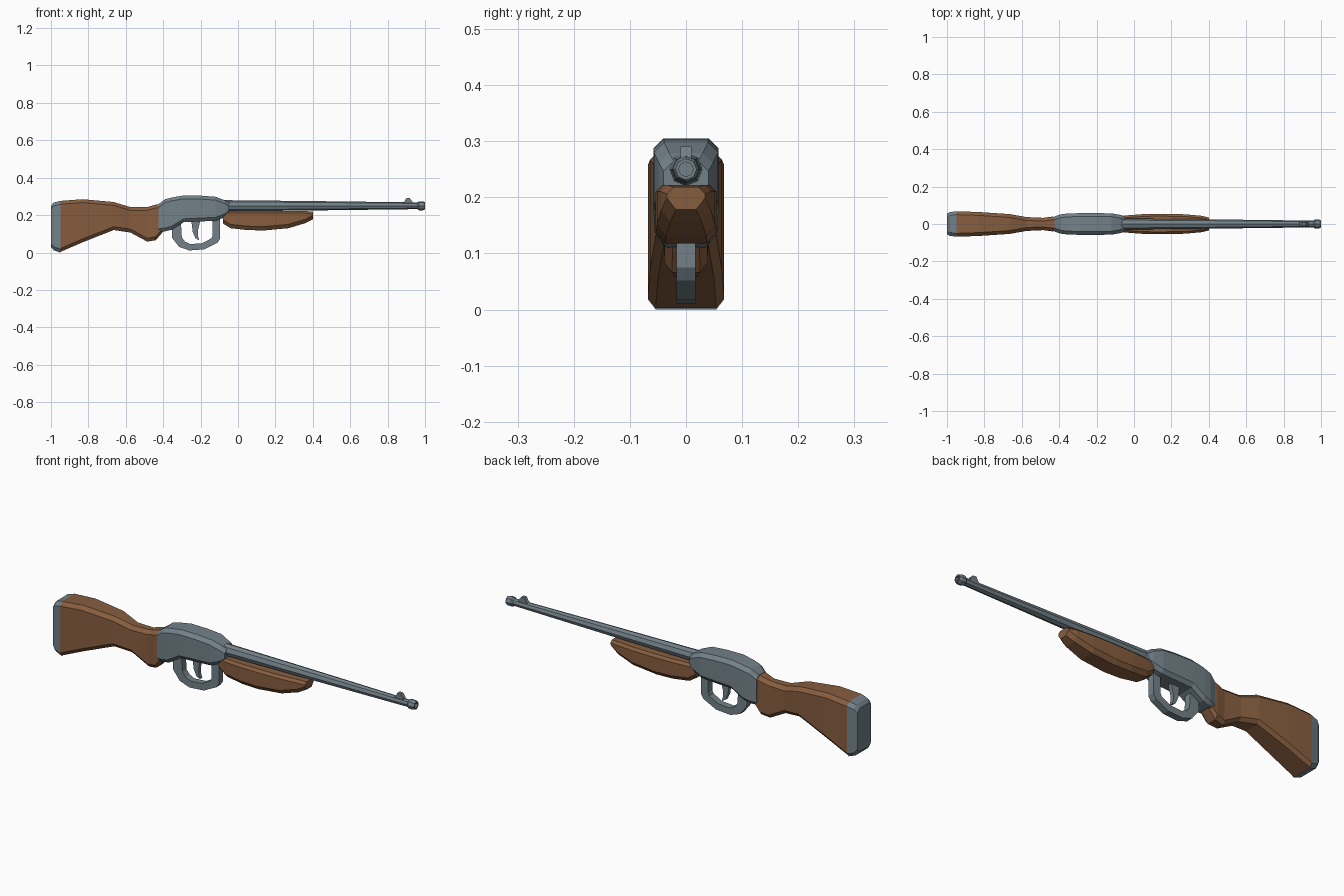
import bpy, bmesh
from math import cos, sin, pi

cube = bpy.data.objects.get("Cube")
if cube:
    bpy.data.objects.remove(cube, do_unlink=True)


def material(name, rgb):
    mat = bpy.data.materials.new(name)
    mat.use_nodes = True
    mat.diffuse_color = (*rgb, 1)
    mat.node_tree.nodes["Principled BSDF"].inputs["Base Color"].default_value = (*rgb, 1)
    return mat


wood = material("walnut_brown", (0.24, 0.11, 0.05))
metal = material("steel_grey", (0.17, 0.22, 0.25))


def finish(name, bm, mat):
    bmesh.ops.recalc_face_normals(bm, faces=bm.faces)
    mesh = bpy.data.meshes.new(name)
    bm.to_mesh(mesh)
    bm.free()
    mesh.materials.append(mat)
    obj = bpy.data.objects.new(name, mesh)
    bpy.context.collection.objects.link(obj)
    return obj


def skin(name, rings, mat):
    """Bridge a row of equal rings and cap both ends."""
    bm = bmesh.new()
    rows = [[bm.verts.new(p) for p in ring] for ring in rings]
    n = len(rows[0])
    for a, b in zip(rows, rows[1:]):
        for i in range(n):
            j = (i + 1) % n
            bm.faces.new((a[i], a[j], b[j], b[i]))
    bm.faces.new(rows[0])
    bm.faces.new(rows[-1])
    return finish(name, bm, mat)


def body(name, sections, mat, top=0.018, low=0.014):
    """Loft chamfered boxes; each section is x, bottom, top, half width."""
    rings = []
    for x, zb, zt, w in sections:
        half = [(w - low, zb), (w, zb + low * 1.3), (w, zt - top), (w - top, zt)]
        ring = half + [(-y, z) for y, z in reversed(half)]
        rings.append([(x, y, z) for y, z in ring])
    return skin(name, rings, mat)


def turned(name, profile, mat, height=0.25, sides=8):
    """Lathe x, radius pairs around the bore line."""
    angles = [2 * pi * i / sides for i in range(sides)]
    return skin(name, [[(x, r * cos(a), height + r * sin(a)) for a in angles]
                       for x, r in profile], mat)


def plate(name, outline, width, mat):
    """Side outline of x, z points given an even width across y."""
    return skin(name, [[(x, y, z) for x, z in outline] for y in (-width, width)], mat)


# Shoulder stock and its end plate
body("butt_plate", [(-1, 0.03, 0.25, 0.055), (-0.985, 0.012, 0.267, 0.063),
                    (-0.95, 0.0, 0.276, 0.068)], metal)
body("stock", [
    (-0.95, 0.003, 0.276, 0.068), (-0.83, 0.055, 0.285, 0.064),
    (-0.665, 0.12, 0.27, 0.053), (-0.575, 0.107, 0.243, 0.037),
    (-0.485, 0.058, 0.243, 0.033), (-0.44, 0.066, 0.256, 0.039),
    (-0.4, 0.112, 0.26, 0.038)], wood)

# Central housing
body("receiver", [
    (-0.425, 0.108, 0.259, 0.041), (-0.39, 0.113, 0.285, 0.052),
    (-0.355, 0.122, 0.294, 0.056), (-0.29, 0.162, 0.305, 0.058),
    (-0.2, 0.166, 0.304, 0.058), (-0.12, 0.17, 0.298, 0.057),
    (-0.07, 0.188, 0.279, 0.048), (-0.047, 0.205, 0.265, 0.04)], metal)

# Barrel with muzzle ring and open bore
turned("barrel", [
    (-0.08, 0.03), (0.4, 0.025), (0.96, 0.018), (0.967, 0.024), (0.988, 0.024),
    (1, 0.019), (1, 0.013), (0.96, 0.013)], metal)
plate("front_sight", [(0.875, 0.258), (0.89, 0.272), (0.9, 0.291), (0.918, 0.291),
                      (0.932, 0.272), (0.935, 0.258)], 0.01, metal)

# Hand grip below the barrel
body("fore_end", [
    (-0.08, 0.155, 0.222, 0.041), (-0.04, 0.13, 0.222, 0.046),
    (0.05, 0.12, 0.222, 0.053), (0.14, 0.118, 0.222, 0.054),
    (0.27, 0.13, 0.222, 0.052), (0.36, 0.157, 0.222, 0.044),
    (0.4, 0.178, 0.218, 0.034)], wood, top=0.012, low=0.016)

# Trigger guard as a swept band, and the trigger
outer = [(-0.355, 0.135), (-0.352, 0.078), (-0.315, 0.03), (-0.26, 0.011),
         (-0.18, 0.017), (-0.11, 0.052), (-0.095, 0.075), (-0.095, 0.18)]
inner = [(-0.305, 0.16), (-0.3, 0.08), (-0.283, 0.058), (-0.255, 0.045),
         (-0.19, 0.05), (-0.142, 0.076), (-0.136, 0.09), (-0.136, 0.18)]
skin("trigger_guard", [[(a, -0.017, b), (a, 0.017, b), (c, 0.017, d), (c, -0.017, d)]
                       for (a, b), (c, d) in zip(outer, inner)], metal)
plate("trigger", [(-0.25, 0.175), (-0.242, 0.11), (-0.228, 0.077), (-0.207, 0.064),
                  (-0.215, 0.09), (-0.214, 0.12), (-0.2, 0.175)], 0.01, metal)
